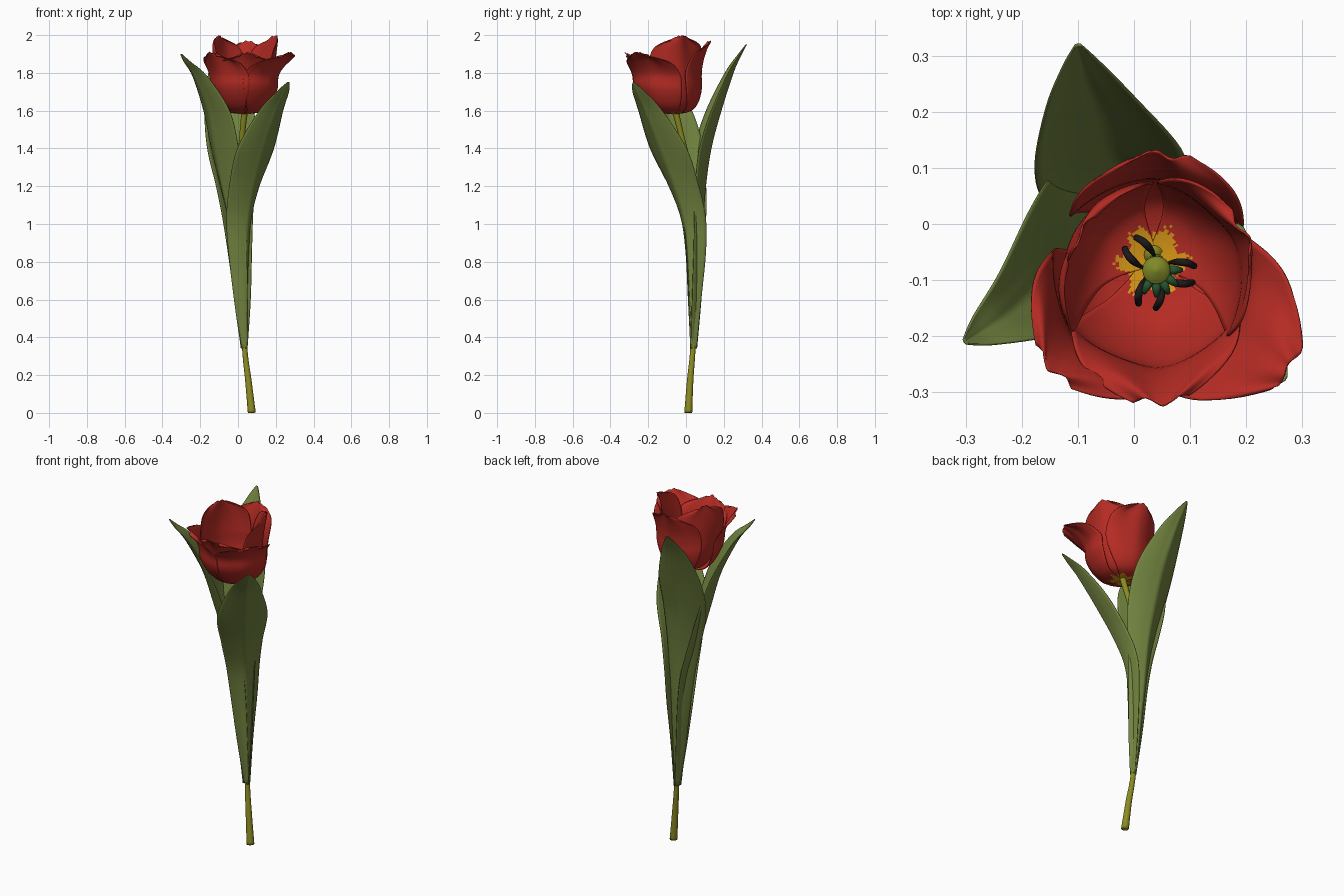
import bpy, bmesh, math, random
from mathutils import Vector

if "Cube" in bpy.data.objects:
    bpy.data.objects.remove(bpy.data.objects["Cube"])

random.seed(4)


def material(name, rgb):
    m = bpy.data.materials.new(name)
    m.diffuse_color = (*rgb, 1)
    m.use_nodes = True
    m.node_tree.nodes["Principled BSDF"].inputs["Base Color"].default_value = m.diffuse_color
    return m


RED = material("petal red", (0.46, 0.024, 0.017))
YELLOW = material("petal base yellow", (0.68, 0.31, 0.008))
LEAF = material("leaf green", (0.165, 0.225, 0.05))
STEM = material("stem olive", (0.26, 0.26, 0.016))
BLACK = material("anther black", (0.012, 0.01, 0.01))
PISTIL = material("pistil green", (0.21, 0.25, 0.02))
DARK = material("dark green", (0.02, 0.09, 0.03))


def spline(rows, t):
    """Smooth interpolation through rows of numbers, t in 0..1"""
    n = len(rows) - 1
    i = min(int(t * n), n - 1)
    f = t * n - i
    p1, p2 = rows[i], rows[i + 1]
    p0 = rows[i - 1] if i > 0 else p1
    p3 = rows[i + 2] if i + 2 <= n else p2
    return [b + 0.5 * f * (c - a + f * (2 * a - 5 * b + 4 * c - d + f * (3 * (b - c) + d - a)))
            for a, b, c, d in zip(p0, p1, p2, p3)]


def finish(ob, mats):
    for m in mats:
        ob.data.materials.append(m)
    for p in ob.data.polygons:
        p.use_smooth = True
    return ob


def sheet(name, func, nu, nv, thick, mats, rule=None):
    """Thin curved sheet from func(u in -1..1, v in 0..1)"""
    bm = bmesh.new()
    g = [[bm.verts.new(func(2 * i / nu - 1, j / nv)) for i in range(nu + 1)] for j in range(nv + 1)]
    for j in range(nv):
        for i in range(nu):
            f = bm.faces.new((g[j][i], g[j][i + 1], g[j + 1][i + 1], g[j + 1][i]))
            if rule:
                f.material_index = rule(f.calc_center_median())
    me = bpy.data.meshes.new(name)
    bm.to_mesh(me)
    bm.free()
    ob = bpy.data.objects.new(name, me)
    bpy.context.collection.objects.link(ob)
    finish(ob, mats)
    s = ob.modifiers.new("thickness", 'SOLIDIFY')
    s.thickness = thick
    s.offset = 0
    return ob


def tube(name, rows, mat, steps, sides=16):
    """Closed tube along rows of (x, y, z, radius)"""
    pts = [spline(rows, k / steps) for k in range(steps + 1)]
    bm = bmesh.new()
    rings = []
    for k, p in enumerate(pts):
        d = Vector(pts[min(k + 1, steps)][:3]) - Vector(pts[max(k - 1, 0)][:3])
        q = Vector((0, 0, 1)).rotation_difference(d)
        rings.append([bm.verts.new(Vector(p[:3]) + q @ Vector((
            p[3] * math.cos(2 * math.pi * i / sides), p[3] * math.sin(2 * math.pi * i / sides), 0)))
            for i in range(sides)])
    for a, b in zip(rings, rings[1:]):
        for i in range(sides):
            j = (i + 1) % sides
            bm.faces.new((a[i], a[j], b[j], b[i]))
    bm.faces.new(rings[0][::-1])
    bm.faces.new(rings[-1])
    bmesh.ops.recalc_face_normals(bm, faces=bm.faces)
    for v in bm.verts:
        v.co.z = max(v.co.z, 0)
    me = bpy.data.meshes.new(name)
    bm.to_mesh(me)
    bm.free()
    ob = bpy.data.objects.new(name, me)
    bpy.context.collection.objects.link(ob)
    return finish(ob, [mat])


# Stem
tube("stem", [(.073, .012, 0, .021), (.055, .022, .17, .017), (.035, .037, .35, .014),
              (.02, .05, .7, .014), (.005, .055, 1.0, .014), (.005, .03, 1.25, .014),
              (.018, -.015, 1.43, .014), (.035, -.055, 1.595, .017)], STEM, 48)


# Leaves: stations of midrib x, y, z, half width, cup depth
def leaf(name, heading, rows):
    a = math.radians(heading)
    out = Vector((math.cos(a), math.sin(a), 0))
    side = Vector((-math.sin(a), math.cos(a), 0))

    def pos(u, v):
        x, y, z, w, d = spline(rows, v)
        crease = 0.006 * math.exp(-(u / 0.15) ** 2) * min(1, w / 0.1)
        return Vector((x, y, z)) + side * (w * u) + out * (crease - d * abs(u) ** 1.7)
    sheet(name, pos, 20, 60, 0.004, [LEAF])


leaf("front_leaf", -45, [
    (.046, .026, .34, .016, .026), (.042, .018, .6, .044, .045), (.043, .012, .85, .072, .06),
    (.052, -.008, 1.03, .09, .07), (.082, -.06, 1.2, .112, .07), (.135, -.135, 1.4, .136, .06),
    (.2, -.213, 1.6, .088, .035), (.245, -.258, 1.70, .045, .012), (.268, -.278, 1.75, .008, .002)])
leaf("left_leaf", 213, [
    (.02, .03, .34, .016, .026), (0, .03, .6, .038, .035), (-.02, .026, .85, .055, .045),
    (-.045, .015, 1.03, .073, .055), (-.08, -.01, 1.2, .10, .06), (-.118, -.05, 1.4, .13, .06),
    (-.155, -.1, 1.6, .125, .05), (-.225, -.16, 1.78, .07, .03), (-.278, -.195, 1.86, .03, .01),
    (-.302, -.21, 1.9, .005, .001)])
leaf("back_leaf", 96, [
    (.03, .05, .34, .016, .026), (.02, .068, .6, .042, .04), (.005, .082, .85, .063, .048),
    (-.007, .088, 1.03, .08, .052), (-.02, .098, 1.2, .102, .06), (-.04, .127, 1.4, .13, .07),
    (-.053, .18, 1.6, .13, .06), (-.08, .245, 1.8, .08, .03), (-.094, .292, 1.9, .035, .01),
    (-.1, .32, 1.95, .005, .001)])


# Petals: two whorls of three around a slightly leaning axis
def petal(name, angle, scale, height, tip, phase):
    a = math.radians(angle)
    rows = [(.012, 0, .02), (.07, .025, .06), (.11, .08, .095), (.143, .2, .135),
            (.168, .4, .17), (.175, .66, .172)]
    rows = [(r * scale, z, w) for r, z, w in rows]
    rows += [(.175 * scale * .55 + tip * .45, .88, .142), (tip, 1, .05)]

    def pos(u, v):
        r, z, w = spline(rows, v)
        bend = r * (1 + 0.3 * v)
        th = a + u * w / bend
        rim = v ** 5
        ripple = 0.016 * math.sin(5 * u + phase) * rim * w / .14
        crease = 0.008 * math.exp(-(u / 0.25) ** 2) * v * min(1, w / .14)
        d0 = r - bend + crease + ripple
        x = .033 + d0 * math.cos(a) + bend * math.cos(th)
        y = -.063 - .033 * min(1, z * 2) + d0 * math.sin(a) + bend * math.sin(th)
        lift = (0.003 * math.sin(11 * u + phase) - .022 * u * u) * rim
        return Vector((x, y, 1.583 + (1 - scale) * .08 + height * z + lift))

    def rule(c):
        r = math.hypot(c.x - .033, c.y + .066)
        star = .01 * math.cos(6 * math.atan2(c.y + .066, c.x - .033))
        return 1 if r < .054 + star + random.uniform(-.006, .01) and c.z < 1.66 else 0
    sheet(name, pos, 28, 52, 0.004, [RED, YELLOW], rule)


for n, spec in enumerate([(86, 1, .385, .22), (222, 1, .325, .24), (326, 1, .325, .29)]):
    petal(f"outer_petal_{n + 1}", *spec, n * 2.1)
for n, spec in enumerate([(274, .9, .315, .22), (25, .9, .405, .18), (152, .9, .405, .15)]):
    petal(f"inner_petal_{n + 1}", *spec, n * 1.7 + 1)

# Pistil and its dark green lobes
cx, cy = .04, -.082
tube("pistil", [(cx, cy + .015, 1.585, .014), (cx, cy + .006, 1.64, .018), (cx, cy, 1.69, .025),
                (cx, cy, 1.705, .022), (cx, cy, 1.715, .004)], PISTIL, 20)
for n, ang in enumerate((-120, -90, -62, -35, 0)):
    c, s = math.cos(math.radians(ang)), math.sin(math.radians(ang))
    tube(f"pistil_lobe_{n + 1}", [(cx + .015 * c, cy + .015 * s, 1.685, .008),
                                  (cx + .032 * c, cy + .032 * s, 1.698, .008),
                                  (cx + .045 * c, cy + .047 * s, 1.69, .004)], DARK, 6, 8)

# Six stamens arching outward with a slight swirl
for n, ang in enumerate((20, -33, -77, -132, 160, 108)):
    turn = 14 if n % 2 else -14
    rows = []
    for k, (r, z, w) in enumerate([(.018, 1.60, .003), (.03, 1.65, .004), (.042, 1.685, .0065),
                                   (.056, 1.69, .007), (.068, 1.665, .006)]):
        t = math.radians(ang + turn * (k - 2) / 2)
        rows.append((cx + r * math.cos(t), cy + r * math.sin(t), z, w))
    tube(f"stamen_{n + 1}", rows, BLACK, 14, 8)
